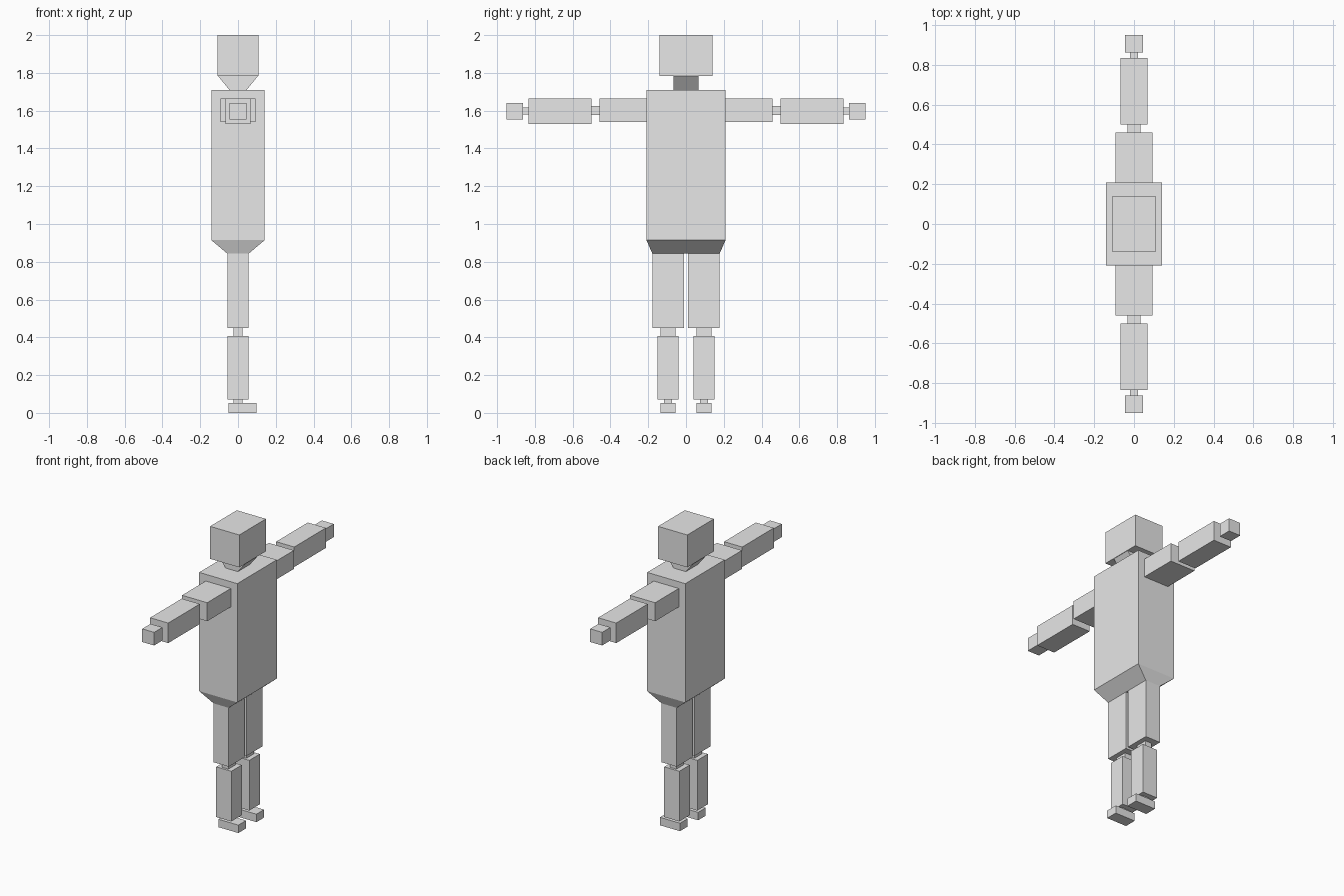
import bpy
import bmesh

if "Cube" in bpy.data.objects:
    bpy.data.objects.remove(bpy.data.objects["Cube"])

grey = bpy.data.materials.new("light_grey")
grey.diffuse_color = (0.8, 0.8, 0.8, 1)
grey.use_nodes = True
grey.node_tree.nodes["Principled BSDF"].inputs["Base Color"].default_value = grey.diffuse_color


def block(name, x, y, z, top=None, bottom=None):
    """Box from (min, max) ranges; top / bottom give half sizes (x, y) that taper that end."""
    bm = bmesh.new()
    bmesh.ops.create_cube(bm, size=1)
    for v in bm.verts:
        upper = v.co.z > 0
        taper = top if upper else bottom
        sx, sy = v.co.x > 0, v.co.y > 0
        if taper:
            v.co.x = taper[0] * (1 if sx else -1)
            v.co.y = taper[1] * (1 if sy else -1)
        else:
            v.co.x, v.co.y = x[sx], y[sy]
        v.co.z = z[upper]
    bmesh.ops.recalc_face_normals(bm, faces=bm.faces)
    mesh = bpy.data.meshes.new(name)
    bm.to_mesh(mesh)
    bm.free()
    mesh.materials.append(grey)
    obj = bpy.data.objects.new(name, mesh)
    bpy.context.collection.objects.link(obj)


# Head, neck, torso and pelvis
block("head", (-0.108, 0.108), (-0.141, 0.141), (1.783, 2.0))
block("neck", (-0.105, 0.105), (-0.066, 0.066), (1.709, 1.783), bottom=(0.045, 0.066))
block("torso", (-0.141, 0.141), (-0.209, 0.209), (0.914, 1.709))
block("pelvis", (-0.141, 0.141), (-0.209, 0.209), (0.843, 0.914), bottom=(0.056, 0.178))

# Limb parts: name, x range, distance from the middle, z range
limbs = [
    ("upper_arm", (-0.093, 0.093), (0.209, 0.459), (1.54, 1.664)),
    ("elbow", (-0.032, 0.032), (0.459, 0.499), (1.578, 1.625)),
    ("forearm", (-0.067, 0.067), (0.499, 0.834), (1.53, 1.664)),
    ("wrist", (-0.02, 0.02), (0.834, 0.862), (1.58, 1.617)),
    ("hand", (-0.044, 0.044), (0.862, 0.95), (1.552, 1.64)),
    ("thigh", (-0.056, 0.056), (0.01, 0.178), (0.449, 0.843)),
    ("knee", (-0.024, 0.024), (0.055, 0.136), (0.408, 0.449)),
    ("shin", (-0.056, 0.056), (0.04, 0.151), (0.072, 0.408)),
    ("ankle", (-0.024, 0.024), (0.075, 0.117), (0.053, 0.072)),
    ("foot", (-0.051, 0.098), (0.055, 0.136), (0.0, 0.053)),
]
for name, x, (near, far), z in limbs:
    block(name + "_left", x, (near, far), z)
    block(name + "_right", x, (-far, -near), z)
